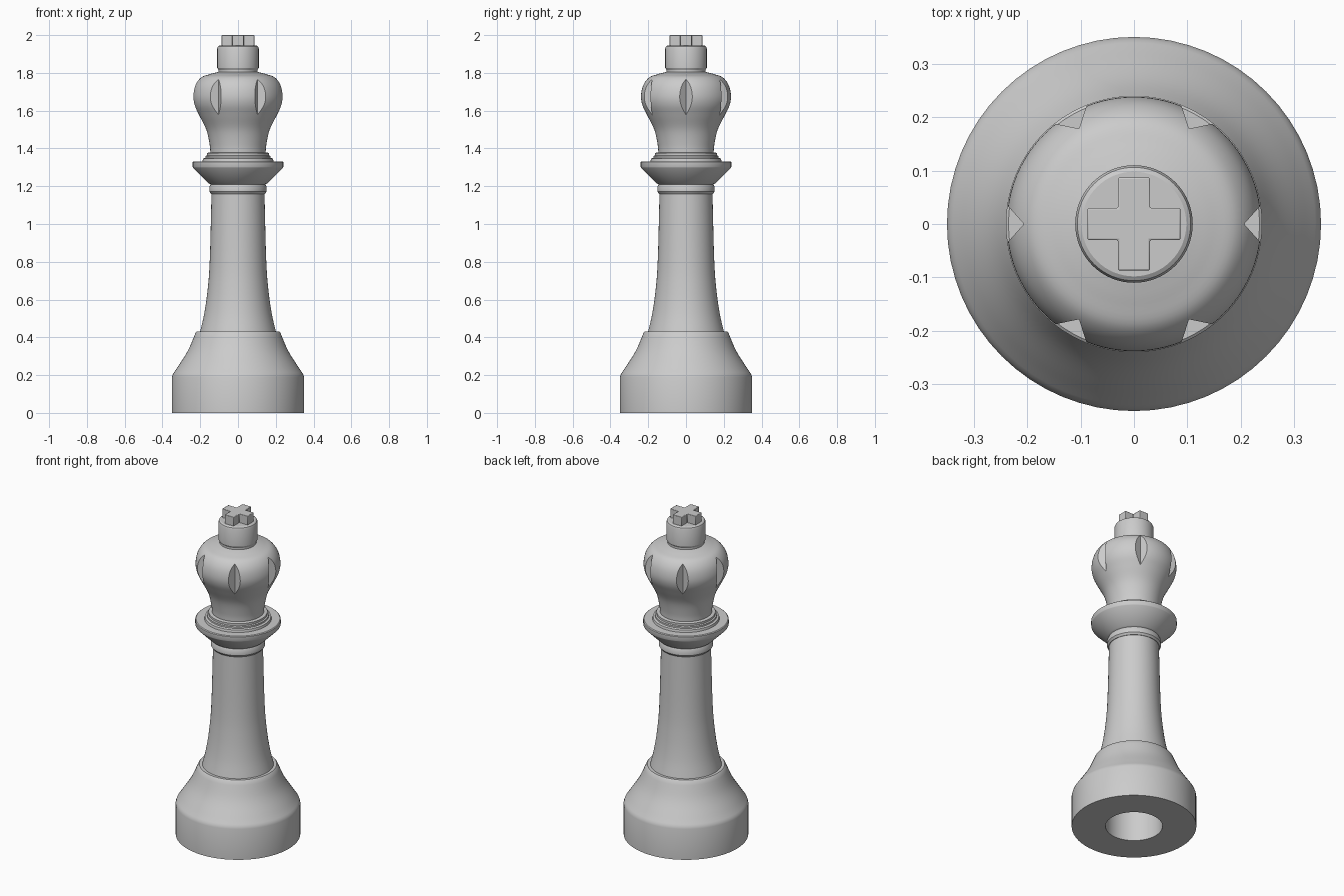
import bpy, bmesh
from math import cos, sin, tau, radians
from mathutils import Vector, Matrix
from mathutils.geometry import interpolate_bezier

if "Cube" in bpy.data.objects:
    bpy.data.objects.remove(bpy.data.objects["Cube"])

GREY = (0.6, 0.6, 0.6, 1)
grey = bpy.data.materials.new("plain grey")
grey.use_nodes = True
grey.diffuse_color = GREY
grey.node_tree.nodes["Principled BSDF"].inputs["Base Color"].default_value = GREY


def finish(name, bm, angle=30):
    bmesh.ops.recalc_face_normals(bm, faces=bm.faces[:])
    mesh = bpy.data.meshes.new(name)
    bm.to_mesh(mesh)
    bm.free()
    mesh.materials.append(grey)
    obj = bpy.data.objects.new(name, mesh)
    bpy.context.collection.objects.link(obj)
    bpy.ops.object.select_all(action="DESELECT")
    obj.select_set(True)
    bpy.context.view_layer.objects.active = obj
    bpy.ops.object.shade_smooth_by_angle(angle=radians(angle))
    return obj


def curve(points, steps=6):
    """Smooth profile running through the given (radius, height) points."""
    p = [Vector((r, z, 0)) for r, z in points]
    p = [2 * p[0] - p[1]] + p + [2 * p[-1] - p[-2]]
    out = []
    for a, b, c, d in zip(p, p[1:], p[2:], p[3:]):
        seg = interpolate_bezier(b, b + (c - a) / 6, c - (d - b) / 6, c, steps)
        out += [(v.x, v.y) for v in seg[:-1]]
    return out + [points[-1]]


def lathe(name, profile, sides=64):
    """Turn a profile that starts and ends on the axis into a solid."""
    bm = bmesh.new()
    rings = []
    for r, z in profile:
        if r == 0:
            rings.append([bm.verts.new((0, 0, z))] * sides)
        else:
            rings.append([bm.verts.new((r * cos(tau * i / sides), r * sin(tau * i / sides), z))
                          for i in range(sides)])
    for low, high in zip(rings, rings[1:]):
        for i in range(sides):
            j = (i + 1) % sides
            bm.faces.new(list(dict.fromkeys((low[i], low[j], high[j], high[i]))))
    return finish(name, bm)


# Heavy foot with a round socket underneath
lathe("base", [(0, 0.4), (0.16, 0.4), (0.16, 0), (0.35, 0), (0.35, 0.19)]
      + curve([(0.345, 0.205), (0.315, 0.25), (0.265, 0.33), (0.224, 0.425)])
      + [(0.217, 0.432), (0, 0.432)])

# Flared column
lathe("shaft", [(0, 0.42)]
      + curve([(0.203, 0.42), (0.178, 0.53), (0.16, 0.66), (0.149, 0.82), (0.14, 1.17)])
      + [(0, 1.17)])

# Neck ring, flaring cone, broad disc and stepped rings
lathe("collar", [(0, 1.16), (0.143, 1.16), (0.152, 1.172), (0.152, 1.195), (0.145, 1.21),
                 (0.155, 1.215), (0.238, 1.298), (0.24, 1.302), (0.24, 1.328), (0.235, 1.332),
                 (0.188, 1.332), (0.185, 1.346), (0.173, 1.35), (0.173, 1.36),
                 (0.165, 1.363), (0.165, 1.376), (0.14, 1.381), (0, 1.381)])

# Bulging crown
crown = lathe("crown", [(0, 1.37)]
              + curve([(0.146, 1.37), (0.15, 1.42), (0.168, 1.5), (0.205, 1.575), (0.231, 1.63),
                       (0.238, 1.68), (0.226, 1.735), (0.195, 1.776), (0.15, 1.793), (0.105, 1.805)])
              + [(0, 1.805)], 96)

# Six upright V-shaped grooves around the crown
bm = bmesh.new()
for k in range(6):
    turn = Matrix.Rotation(tau * k / 6, 3, "Z")
    ends = [[bm.verts.new(turn @ Vector((x, y, z)))
             for x, y in ((0.206, 0), (0.27, -0.072), (0.27, 0.072))] for z in (1.45, 1.85)]
    bm.faces.new(ends[0])
    bm.faces.new(ends[1])
    for i in range(3):
        j = (i + 1) % 3
        bm.faces.new((ends[0][i], ends[0][j], ends[1][j], ends[1][i]))
cutter = finish("groove_cutter", bm)
cutter.hide_render = True
cutter.hide_set(True)
cut = crown.modifiers.new("grooves", "BOOLEAN")
cut.operation = "DIFFERENCE"
cut.solver = "EXACT"
cut.object = cutter
bpy.context.view_layer.objects.active = crown
bpy.ops.object.modifier_apply(modifier=cut.name)
bpy.data.objects.remove(cutter)
crown.select_set(True)
bpy.ops.object.shade_smooth_by_angle(angle=radians(30))

# Drum on top of the crown
lathe("finial_drum", [(0, 1.79), (0.103, 1.79), (0.103, 1.815), (0.11, 1.827), (0.11, 1.93),
                      (0.106, 1.94), (0.098, 1.945), (0, 1.945)])

# Flat cross with softened edges
ARM, HALF = 0.087, 0.03
bm = bmesh.new()
outline = []
for k in range(4):
    turn = Matrix.Rotation(tau * k / 4, 3, "Z")
    outline += [bm.verts.new(turn @ Vector((x, y, 1.94)))
                for x, y in ((ARM, -HALF), (ARM, HALF), (HALF, HALF))]
face = bm.faces.new(outline)
top = bmesh.ops.extrude_face_region(bm, geom=[face])["geom"]
bmesh.ops.translate(bm, vec=(0, 0, 0.06), verts=[v for v in top if isinstance(v, bmesh.types.BMVert)])
cross = finish("cross", bm)
bevel = cross.modifiers.new("soft edges", "BEVEL")
bevel.width = 0.003
bevel.segments = 2
